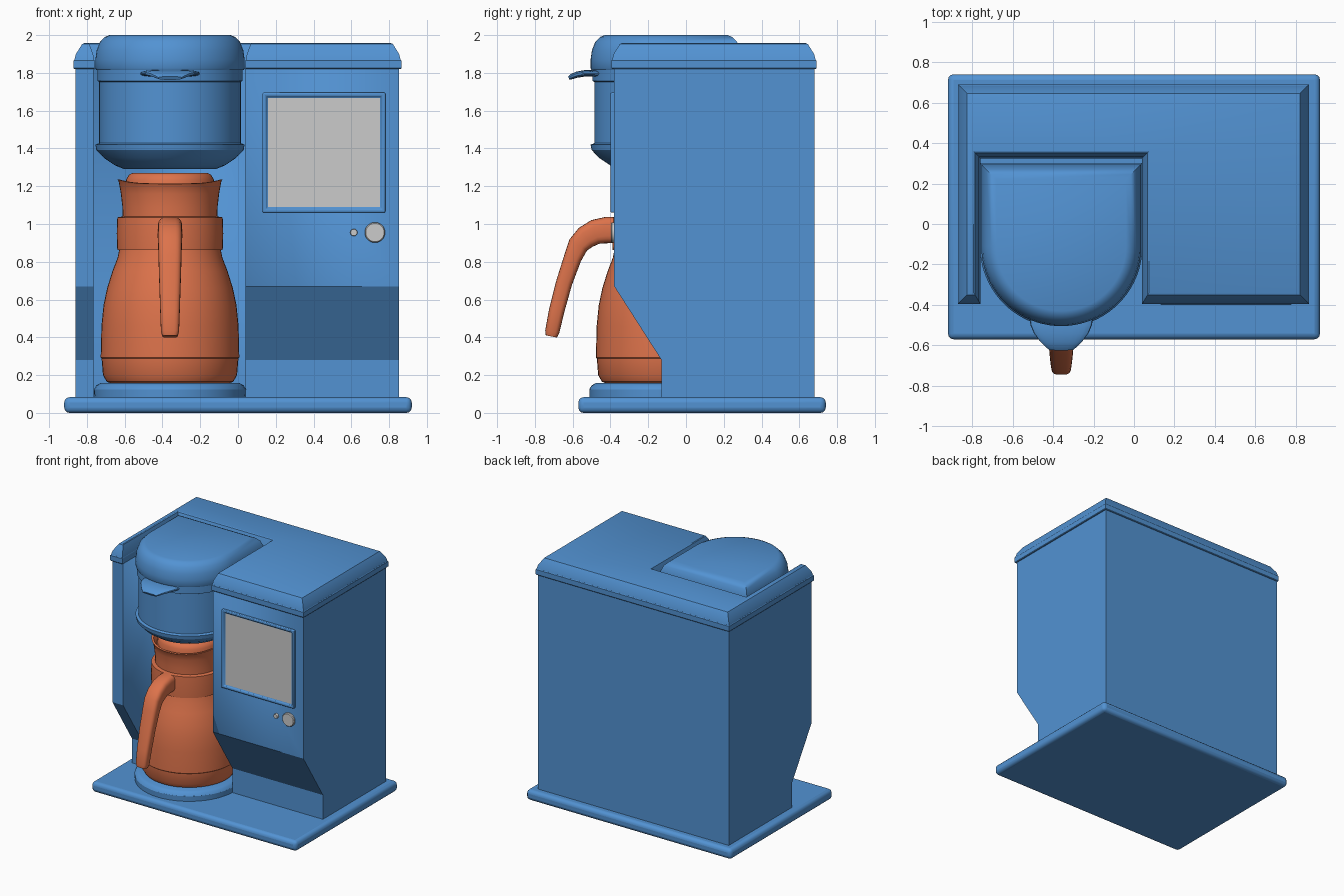
import bpy, bmesh, math
from mathutils import Vector

if "Cube" in bpy.data.objects:
    bpy.data.objects.remove(bpy.data.objects["Cube"])


def material(name, rgb):
    m = bpy.data.materials.new(name)
    m.use_nodes = True
    m.diffuse_color = (*rgb, 1)
    m.node_tree.nodes["Principled BSDF"].inputs["Base Color"].default_value = (*rgb, 1)
    return m


BLUE = material("blue_plastic", (0.085, 0.29, 0.65))
ORANGE = material("orange_carafe", (0.72, 0.17, 0.07))
GREY = material("light_grey", (0.6, 0.6, 0.6))
CX, CY = -0.36, -0.11       # axis of the brewing column
BACK = 0.30                 # flat rear of the D-shaped parts


def finish(name, bm, mats, angle=32):
    bmesh.ops.recalc_face_normals(bm, faces=bm.faces)
    me = bpy.data.meshes.new(name)
    bm.to_mesh(me)
    bm.free()
    for m in mats:
        me.materials.append(m)
    me.shade_smooth()
    me.set_sharp_from_angle(angle=math.radians(angle))
    ob = bpy.data.objects.new(name, me)
    bpy.context.collection.objects.link(ob)
    return ob


def loft(name, rings, mat):
    """Skin a stack of closed rings and cap both ends."""
    bm = bmesh.new()
    rows = [[bm.verts.new(p) for p in ring] for ring in rings]
    n = len(rows[0])
    for a, b in zip(rows, rows[1:]):
        for i in range(n):
            j = (i + 1) % n
            bm.faces.new((a[i], a[j], b[j], b[i]))
    bm.faces.new(rows[0])
    bm.faces.new(rows[-1])
    return finish(name, bm, [mat])


def box(name, lo, hi, mat, bevel=0):
    lo, hi = Vector(lo), Vector(hi)
    bm = bmesh.new()
    bmesh.ops.create_cube(bm, size=1)
    for v in bm.verts:
        v.co = (lo + hi) / 2 + v.co * (hi - lo)
    ob = finish(name, bm, [mat])
    if bevel:
        mod = ob.modifiers.new("round", "BEVEL")
        mod.width, mod.segments = bevel, 3
    return ob


def d_ring(r, z, steps=40):
    """Half-round front with a flat rear."""
    back = BACK - 0.4 + r
    arc = [math.pi + math.pi * i / steps for i in range(steps + 1)]
    pts = [(CX + r * math.cos(a), CY + r * math.sin(a), z) for a in arc]
    return pts + [(CX + r, back, z), (CX - r, back, z)]


def d_loft(name, profile, mat):
    return loft(name, [d_ring(r, z) for r, z in profile], mat)


def circle(r, z, n=48):
    return [(CX + r * math.cos(2 * math.pi * i / n),
             CY + r * math.sin(2 * math.pi * i / n), z) for i in range(n)]


def lathe(name, profile, mat):
    return loft(name, [circle(r, z) for r, z in profile], mat)


def sweep(name, stations, mat, power, n=24):
    """Rounded-rectangle sections along a path in the y-z plane."""
    rings = []
    for k, (y, z, hw, ht) in enumerate(stations):
        a = stations[max(k - 1, 0)]
        b = stations[min(k + 1, len(stations) - 1)]
        t = Vector((0, b[0] - a[0], b[1] - a[1])).normalized()
        side = Vector((0, -t.z, t.y))
        ring = []
        for i in range(n):
            c, s = math.cos(2 * math.pi * i / n), math.sin(2 * math.pi * i / n)
            u = math.copysign(abs(c) ** power, c) * hw
            w = math.copysign(abs(s) ** power, s) * ht
            ring.append(Vector((CX + u, y, z)) + side * w)
        rings.append(ring)
    return loft(name, rings, mat)


# Base tray
box("base_tray", (-0.92, -0.57, 0), (0.92, 0.74, 0.083), BLUE, 0.028)

# Housing: side profile pulled across the width, with the brewing niche cut out
side = [(0.68, 0.08), (0.68, 1.83), (-0.38, 1.83), (-0.38, 0.67), (-0.13, 0.28), (-0.13, 0.08)]
body = loft("housing", [[(x, y, z) for y, z in side] for x in (-0.86, 0.853)], BLUE)
cutter = box("niche_cutter", (-0.765, -1, 0), (0.04, 0.33, 2.2), BLUE)
cutter.hide_render = True
cutter.hide_set(True)
cut = body.modifiers.new("niche", "BOOLEAN")
cut.object, cut.operation, cut.solver = cutter, "DIFFERENCE", "EXACT"


# Top cover: U-shaped outline with a lip and a sloped edge
def u_ring(i, z):
    x0, x1, y0, y1 = -0.87 + i, 0.865 - i, -0.395 + i, 0.69 - i
    a0, a1, b = -0.76 - i * 0.6, 0.04 + i * 0.6, 0.325 + i * 0.6
    return [(x, y, z) for x, y in ((x0, y0), (a0, y0), (a0, b), (a1, b),
                                   (a1, y0), (x1, y0), (x1, y1), (x0, y1))]


loft("top_cover_lip", [u_ring(i, z) for i, z in
                       ((0.004, 1.82), (0, 1.825), (0, 1.865), (0.004, 1.87))], BLUE)
loft("top_cover", [u_ring(i, z) for i, z in
                   ((0.004, 1.868), (0.012, 1.9), (0.045, 1.953), (0.055, 1.957))], BLUE)

# Brewing head, its lid and the warming plate
d_loft("brew_head", [(0.24, 1.29), (0.29, 1.31), (0.35, 1.35), (0.39, 1.392), (0.395, 1.42),
                     (0.375, 1.428), (0.375, 1.752), (0.385, 1.757), (0.385, 1.82)], BLUE)
d_loft("head_lid", [(0.39, 1.815), (0.395, 1.825), (0.395, 1.87), (0.388, 1.92),
                    (0.37, 1.965), (0.345, 1.99), (0.32, 2.0)], BLUE)
d_loft("warming_plate", [(0.4, 0.07), (0.402, 0.125), (0.39, 0.145), (0.37, 0.157)], BLUE)
sweep("head_pull_tab", [(-0.44, 1.795, 0.16, 0.018), (-0.5, 1.798, 0.152, 0.018),
                        (-0.54, 1.797, 0.135, 0.017), (-0.58, 1.79, 0.105, 0.016),
                        (-0.605, 1.78, 0.08, 0.014), (-0.62, 1.772, 0.062, 0.01)], BLUE, 0.7)

# Carafe
lathe("carafe_body", [(0.31, 0.155), (0.335, 0.165), (0.355, 0.2), (0.362, 0.287),
                      (0.367, 0.293), (0.363, 0.46), (0.352, 0.57), (0.333, 0.66),
                      (0.305, 0.75), (0.278, 0.82), (0.265, 0.88)], ORANGE)
lathe("carafe_collar", [(0.255, 0.86), (0.279, 0.863), (0.282, 0.95), (0.279, 1.035),
                        (0.25, 1.04)], ORANGE)
neck = lathe("carafe_neck", [(0.25, 1.03), (0.252, 1.09), (0.26, 1.16), (0.272, 1.205),
                             (0.278, 1.213), (0.262, 1.215), (0.24, 1.19)], ORANGE)
for v in neck.data.vertices:           # the rim rises toward both sides
    if v.co.z > 1.2:
        v.co.z += 0.025 * (abs(v.co.x - CX) / 0.28) ** 4
lathe("carafe_lid", [(0.235, 1.18), (0.232, 1.235), (0.218, 1.26), (0.2, 1.27)], ORANGE)
sweep("carafe_handle", [(-0.34, 0.968, 0.065, 0.07), (-0.42, 0.968, 0.065, 0.07),
                        (-0.48, 0.958, 0.065, 0.066), (-0.53, 0.93, 0.065, 0.062),
                        (-0.57, 0.89, 0.063, 0.055), (-0.6, 0.82, 0.061, 0.047),
                        (-0.645, 0.69, 0.057, 0.043), (-0.685, 0.54, 0.052, 0.041),
                        (-0.708, 0.43, 0.048, 0.038), (-0.713, 0.405, 0.04, 0.03)], ORANGE, 0.6)

# Display frame with a recessed screen face
bm = bmesh.new()
bmesh.ops.create_cube(bm, size=1)
for v in bm.verts:
    v.co = Vector((0.455, -0.385, 1.378)) + v.co * Vector((0.65, 0.03, 0.635))
bm.normal_update()
front = min(bm.faces, key=lambda f: f.normal.y)
bmesh.ops.inset_region(bm, faces=[front], thickness=0.028)
bmesh.ops.inset_region(bm, faces=[front], thickness=0.004, depth=-0.012)
front.material_index = 1
frame = finish("display_frame", bm, [BLUE, GREY])
rounding = frame.modifiers.new("round", "BEVEL")
rounding.width, rounding.segments, rounding.material = 0.006, 2, 0

# Buttons
for name, x, r in (("control_knob", 0.725, 0.054), ("indicator_button", 0.613, 0.019)):
    rings = [[(x + s * r * math.cos(2 * math.pi * i / 32), y,
               0.955 + s * r * math.sin(2 * math.pi * i / 32)) for i in range(32)]
             for s, y in ((1, -0.37), (1, -0.391), (0.9, -0.397))]
    loft(name, rings, GREY)
